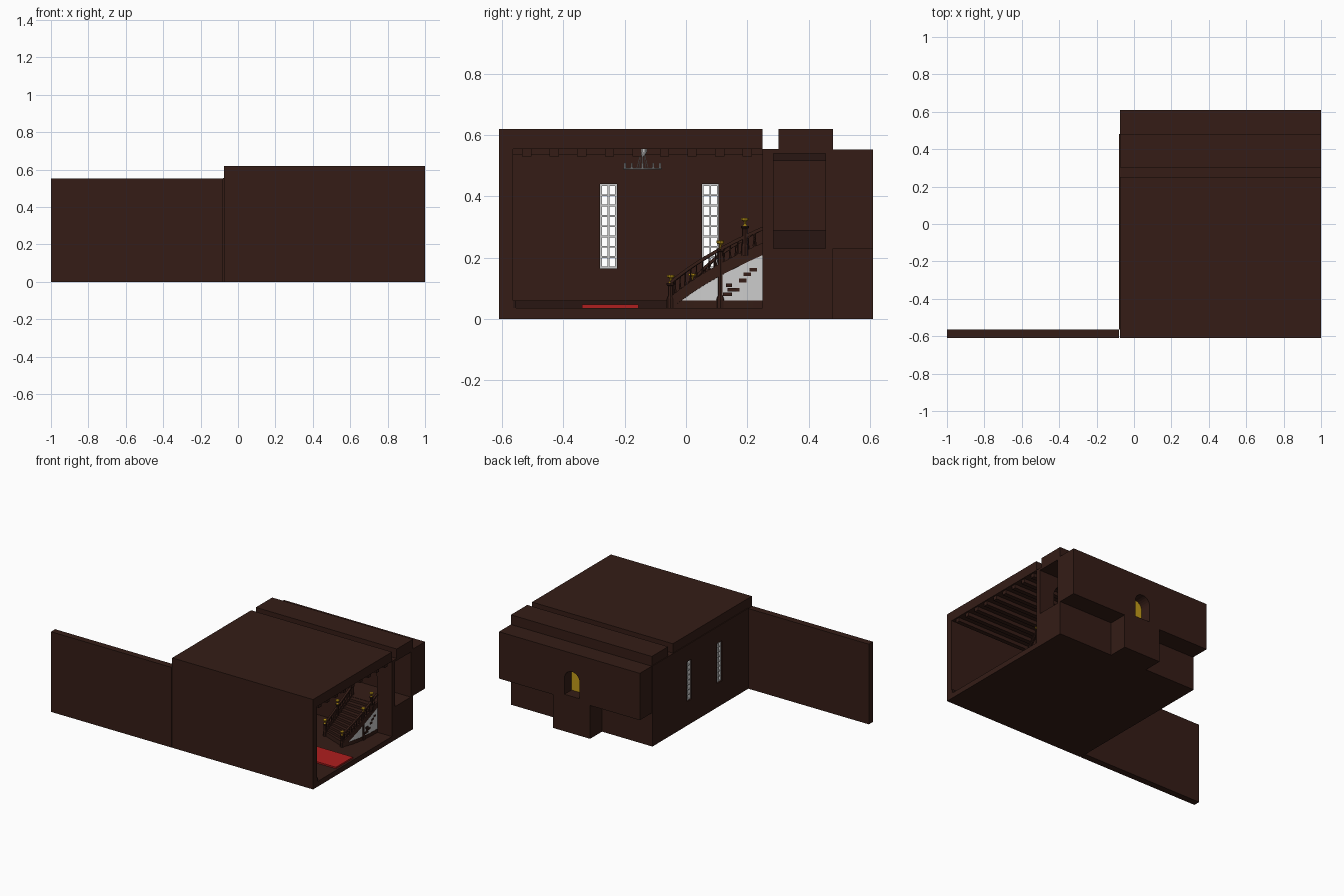
import bpy, bmesh, math
from mathutils import Vector

if "Cube" in bpy.data.objects:
    bpy.data.objects.remove(bpy.data.objects["Cube"])

def mat(name, c):
    m = bpy.data.materials.new(name)
    m.diffuse_color = (*c, 1)
    m.use_nodes = True
    m.node_tree.nodes["Principled BSDF"].inputs["Base Color"].default_value = m.diffuse_color
    return m

WOOD = mat("dark_wood", (.035, .012, .008))
TRIM = mat("trim_wood", (.022, .008, .006))
RED = mat("red_cloth", (.43, .013, .013))
GOLD = mat("gold", (.55, .33, .01))
CX = .46  # middle of the hall in x

def make(name, verts, faces, m=None):
    me = bpy.data.meshes.new(name)
    me.from_pydata(verts, [], faces)
    bm = bmesh.new()
    bm.from_mesh(me)
    bmesh.ops.recalc_face_normals(bm, faces=bm.faces)
    bm.to_mesh(me)
    bm.free()
    ob = bpy.data.objects.new(name, me)
    bpy.context.collection.objects.link(ob)
    if m:
        me.materials.append(m)
    return ob

def loft(name, sections, m=None):
    n = len(sections[0])
    verts = [tuple(p) for s in sections for p in s]
    faces = [tuple(range(n)), tuple(range(len(verts) - n, len(verts)))]
    for i in range(len(sections) - 1):
        for j in range(n):
            k = (j + 1) % n
            faces.append((i*n + j, i*n + k, i*n + n + k, i*n + n + j))
    return make(name, verts, faces, m)

def box(name, x0, x1, y0, y1, z0, z1, m=WOOD):
    return loft(name, [[(x0, y0, z), (x1, y0, z), (x1, y1, z), (x0, y1, z)] for z in (z0, z1)], m)

def lathe(name, x, y, prof, m=None, n=10):
    return loft(name, [[(x + r*math.cos(i*math.tau/n), y + r*math.sin(i*math.tau/n), z)
                        for i in range(n)] for r, z in prof], m)

def arch(name, x, w, z0, z1, y0, y1, m=None):
    zc = z1 - w/2
    pts = [(x - w/2, z0), (x + w/2, z0)]
    pts += [(x + w/2*math.cos(i*math.pi/12), zc + w/2*math.sin(i*math.pi/12)) for i in range(13)]
    return loft(name, [[(px, y, pz) for px, pz in pts] for y in (y0, y1)], m)

def cut(ob, cutter):
    mod = ob.modifiers.new("cut", 'BOOLEAN')
    mod.object, mod.solver = cutter, 'EXACT'
    bpy.context.view_layer.objects.active = ob
    bpy.ops.object.modifier_apply(modifier=mod.name)
    bpy.data.objects.remove(cutter)

# Shell of the hall
box("outer_front_wall", -1, -.08, -.61, -.565, 0, .553)
box("floor_slab", -.075, 1, -.61, .25, 0, .036)
box("front_wall", -.075, 1, -.61, -.565, .036, .555)
box("hall_roof", -.075, 1, -.61, .25, .555, .62)
left = box("left_wall", -.08, -.04, -.565, .48, 0, .555)
box("left_baseboard", -.04, -.03, -.565, .25, .036, .06, TRIM)
box("front_baseboard", -.04, 1, -.565, -.555, .036, .06, TRIM)
box("left_cornice", -.04, -.02, -.565, .25, .535, .555)
for i in range(9):
    y = -.52 + i*.09
    box("ceiling_beam", -.04, .99, y - .015, y + .015, .53, .556)
box("carpet", -.02, .985, -.34, -.155, .036, .046, RED)

# Tall windows with glazing bars
for yc in (-.253, .079):
    cut(left, box("window_cutter", -.2, .1, yc - .027, yc + .027, .165, .44))
    for k in range(3):
        y = yc - .0245 + k*.0245
        box("window_upright", -.07, -.055, y - .003, y + .003, .165, .44, None)
    for k in range(9):
        z = .168 + k*.0336
        box("window_bar", -.07, -.055, yc - .027, yc + .027, z - .003, z + .003, None)

# Back part: lower block, gallery, roof steps
box("lower_back_block", -.04, 1, .25, .48, 0, .23)
box("back_bay", .305, .587, .48, .61, 0, .23)
back = box("gallery_back_wall", -.075, 1, .455, .61, .23, .553)
cut(back, arch("arch_cutter", .443, .115, .255, .425, .4, .7))
arch("lit_window", .443, .115, .255, .425, .525, .533, GOLD)
box("gallery_roof", -.075, 1, .25, .48, .54, .555)
box("gallery_roof_step", -.075, 1, .302, .48, .555, .62)
screen = box("gallery_screen", -.04, 1, .25, .285, .23, .54)
for x, w in ((.787, .2), (2*CX - .787, .2), (CX, .3)):
    cut(screen, arch("arch_cutter", x, w, .2301, .5, .2, .35))
box("gallery_end_base", -.04, -.03, .285, .455, .23, .29, TRIM)
box("gallery_end_crown", -.04, -.03, .285, .455, .515, .54, TRIM)
box("gallery_rail", CX - .15, CX + .15, .26, .275, .295, .308)
for i in range(11):
    lathe("gallery_baluster", CX - .14 + i*.028, .267, [(.004, .23), (.006, .25), (.003, .27), (.004, .297)], WOOD, 6)

# Curved twin staircases
def bez(a, b, c, t):
    return Vector(a)*(1 - t)**2 + Vector(b)*2*t*(1 - t) + Vector(c)*t*t

def stairs(flip):
    fx = (lambda x: 2*CX - x) if flip else (lambda x: x)
    outer = lambda t: bez((fx(.83), -.05), (fx(.885), .05), (fx(.885), .25), t)
    inner = lambda t: bez((fx(.65), .02), (fx(.69), .08), (fx(.69), .25), t)
    rise = lambda t: .055 + .178*t
    N = 11
    for i in range(N):
        a, b = i/N, (i + 1)/N
        quad = [outer(a), outer(b), inner(b), inner(a)]
        zt = rise(b) - .005
        loft("stair_tread", [[(p.x, p.y, z) for p in quad] for z in (max(.036, zt - .035), zt)], WOOD)
    ts = [i/12 for i in range(13)]
    for side, other in ((outer, inner), (inner, outer)):
        def ribbon(name, lo, hi, w, m, ts=ts):
            secs = []
            for t in ts:
                p = side(t)
                d = (p - other(t)).normalized()*w
                a, b = p - d, p + d
                z0, z1 = lo(t), hi(t)
                secs.append([(a.x, a.y, z0), (b.x, b.y, z0), (b.x, b.y, z1), (a.x, a.y, z1)])
            loft(name, secs, m)
        ribbon("stair_stringer", lambda t: max(.036, rise(t) - .025), lambda t: rise(t) + .015, .006, WOOD)
        ribbon("stair_side_wall", lambda t: .036, lambda t: max(.037, rise(t) - .024), .003, None)
        ribbon("stair_base", lambda t: .036, lambda t: .06, .005, WOOD)
        ribbon("hand_rail", lambda t: rise(t) + .056, lambda t: rise(t) + .068, .007, WOOD)
        for i in range(1, 14):
            t = i/14
            p = side(t)
            z = rise(t)
            lathe("baluster", p.x, p.y, [(.003, z), (.005, z + .02), (.002, z + .04), (.003, z + .058)], WOOD, 6)
        # Newel posts carrying gold lamps
        tops = ((0, 0), (.62, 0), (.85, .035)) if side is outer else ((0, .005), (.52, .02))
        for t, extra in tops:
            p = side(t)
            z = rise(t) + .062 + extra
            zb = .036 if t < .8 else rise(t)
            lathe("newel_post", p.x, p.y, [(.013, zb), (.013, zb + .03), (.009, zb + .04), (.009, z - .01),
                                           (.013, z - .006), (.013, z)], WOOD, 8)
            lathe("gold_lamp", p.x, p.y, [(.009, z), (.003, z + .006), (.004, z + .014), (.013, z + .02),
                                          (.013, z + .026)], GOLD, 10)
    # Exposed bricks in the stair side
    for y, z, w in ((.135, .08, .03), (.155, .095, .04), (.2, .145, .025), (.22, .16, .025), (.14, .11, .02), (.185, .125, .025)):
        x = fx(.884)
        box("exposed_brick", x - .006, x + .006, y - w/2, y + w/2, z - .006, z + .006)

stairs(False)
stairs(True)

# Chandelier
def ring(name, x, y, z, R, r, n=24):
    bpy.ops.mesh.primitive_torus_add(location=(x, y, z), major_radius=R, minor_radius=r,
                                     major_segments=n, minor_segments=6)
    bpy.context.object.name = name

cy = -.142
ring("chandelier_ring", CX, cy, .49, .06, .003)
ring("chandelier_inner_ring", CX, cy, .49, .02, .002, 16)
lathe("ceiling_cap", CX, cy, [(.006, .53), (.015, .545), (.015, .556)])
for i in range(10):
    a = i*math.tau/10
    c, s = math.cos(a), math.sin(a)
    lathe("candle", CX + .06*c, cy + .06*s, [(.005, .492), (.003, .495), (.003, .508)], None, 6)
    if i % 2 == 0:
        def square(R, z):
            return [(CX + R*c + u, cy + R*s + v, z) for u, v in ((-.001, -.001), (.001, -.001), (.001, .001), (-.001, .001))]
        loft("chandelier_chain", [square(.02, .49), square(.006, .54)])
        loft("chandelier_spoke", [[(CX + R*c - h*s, cy + R*s + h*c, z) for h, z in
                                   ((-.0015, .4885), (.0015, .4885), (.0015, .4915), (-.0015, .4915))] for R in (.018, .06)])
